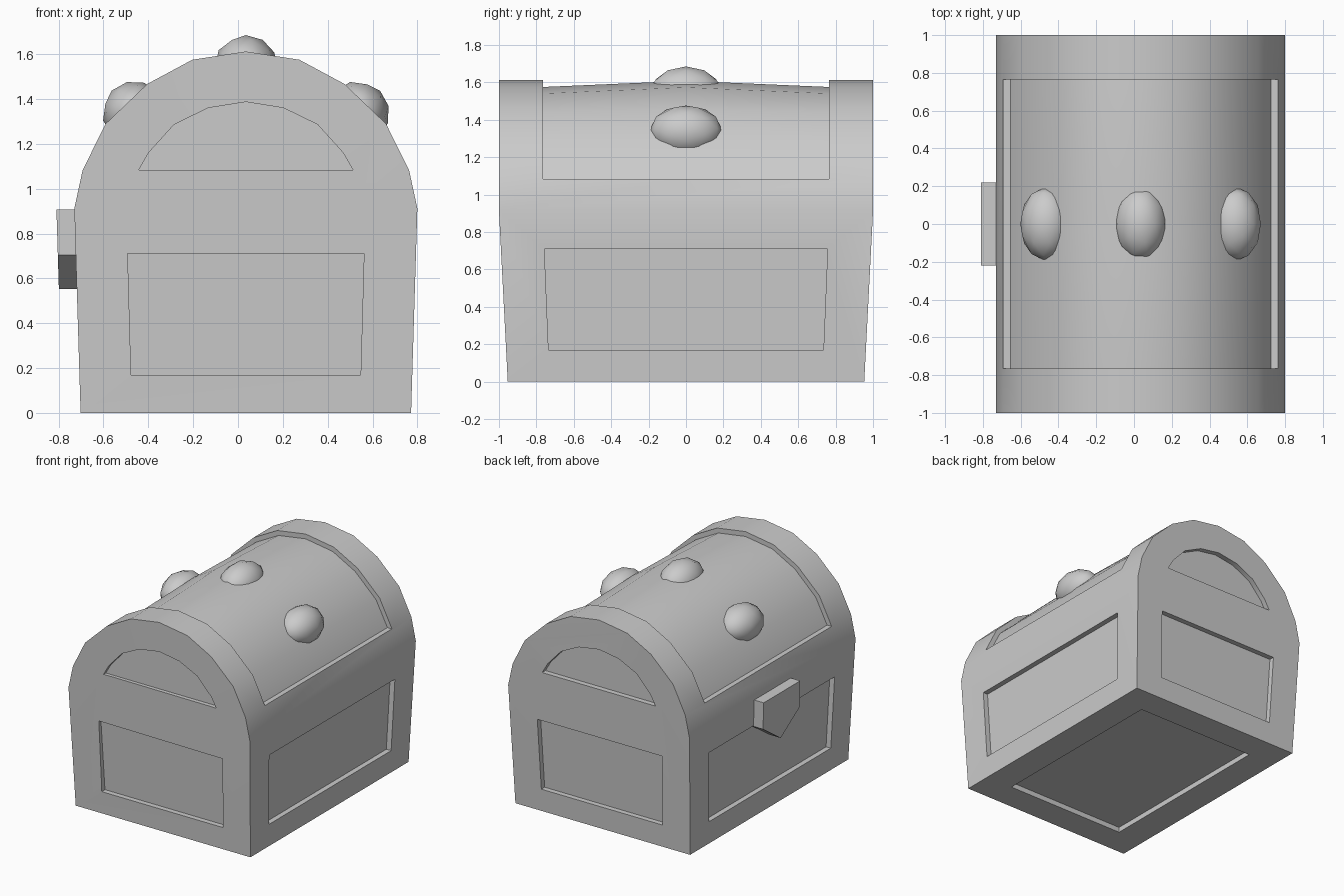
import bpy, bmesh, math
from mathutils import Vector

if "Cube" in bpy.data.objects:
    bpy.data.objects.remove(bpy.data.objects["Cube"])

CX = 0.035          # chest axis; the latch sticks out on -x
DEPTH = 0.04        # depth of the recessed panels
BASE_Z = 0.912      # where the lid arch starts


def half_x(z):
    return 0.737 + 0.028 * z / BASE_Z


def half_y(z):
    return 0.953 + 0.047 * z / BASE_Z


def loft(bm, sections):
    """Closed solid through sections with equal point counts."""
    rings = [[bm.verts.new(p) for p in s] for s in sections]
    n = len(rings[0])
    for a, b in zip(rings, rings[1:]):
        for i in range(n):
            j = (i + 1) % n
            bm.faces.new((a[i], a[j], b[j], b[i]))
    bm.faces.new(rings[0][::-1])
    bm.faces.new(rings[-1])


def finish(bm, name):
    bmesh.ops.recalc_face_normals(bm, faces=bm.faces)
    me = bpy.data.meshes.new(name)
    bm.to_mesh(me)
    bm.free()
    ob = bpy.data.objects.new(name, me)
    bpy.context.collection.objects.link(ob)
    return ob


def activate(ob):
    bpy.ops.object.select_all(action='DESELECT')
    ob.select_set(True)
    bpy.context.view_layer.objects.active = ob


def mirrored(half):
    """Right half of an arch (bottom to apex) -> full arch, right to left."""
    return half + [(-x, z) for x, z in half[-2::-1]]


# chest: tapered box with an arched lid
arch = mirrored([(0.765, BASE_Z), (0.728, 1.083), (0.625, 1.29),
                 (0.44, 1.467), (0.239, 1.575), (0, 1.612)])
bm = bmesh.new()
profile = [(-half_x(0), 0), (half_x(0), 0)] + arch
loft(bm, [[(CX + x, s * half_y(min(z, BASE_Z)), z) for x, z in profile]
          for s in (-1, 1)])
chest = finish(bm, "chest")

# recess cutters
bm = bmesh.new()
Z0, Z1 = 0.17, 0.71
window = mirrored([(0.478, 1.083), (0.434, 1.16), (0.32, 1.286),
                   (0.168, 1.36), (0, 1.387)])
for s in (-1, 1):
    # end panels
    quad = [(-0.512, Z0), (0.512, Z0), (0.527, Z1), (-0.527, Z1)]
    loft(bm, [[(CX + x, s * (half_y(z) + d), z) for x, z in quad] for d in (-DEPTH, 0.1)])
    # arched end panels of the lid
    loft(bm, [[(CX + x, s * (1 + d), z) for x, z in window] for d in (-DEPTH, 0.1)])
    # long side panels
    quad = [(-0.735, Z0), (0.735, Z0), (0.757, Z1), (-0.757, Z1)]
    loft(bm, [[(CX + s * (half_x(z) + d), y, z) for y, z in quad] for d in (-DEPTH, 0.1)])
# underside panel
loft(bm, [[(CX + x * 0.51, y * 0.735, z) for x, y in ((-1, -1), (1, -1), (1, 1), (-1, 1))]
          for z in (-0.1, DEPTH)])
# band over the lid, its floor rising slightly towards the middle
inner = mirrored([(0.69, 1.083), (0.594, 1.27), (0.418, 1.438), (0.228, 1.54), (0, 1.575)])
outer = mirrored([(0.9, 1.083), (0.8, 1.4), (0.6, 1.6), (0.3, 1.75), (0, 1.8)])
rise = [0, 0, 0.018, 0.033, 0.033, 0.033, 0.018, 0, 0]
loft(bm, [[(CX + x, y, z + k * r) for (x, z), r in zip(inner, rise)]
          + [(CX + x, y, z) for x, z in outer[::-1]]
          for y, k in ((-0.765, 0), (0, 1), (0.765, 0))])
cutter = finish(bm, "recess_cutter")
cutter.hide_render = True

activate(chest)
mod = chest.modifiers.new("recesses", 'BOOLEAN')
mod.operation = 'DIFFERENCE'
mod.solver = 'EXACT'
mod.object = cutter
bpy.ops.object.modifier_apply(modifier=mod.name)
bpy.data.objects.remove(cutter)
bpy.ops.object.shade_smooth_by_angle(angle=math.radians(30))

# latch: pointed plate following the slope of the side
bm = bmesh.new()
plate = [(-0.22, 0.908), (0.22, 0.908), (0.22, 0.705), (0, 0.553), (-0.22, 0.705)]
loft(bm, [[(CX - half_x(z) - d, y, z) for y, z in plate] for d in (-0.02, 0.08)])
finish(bm, "latch")

# three oval studs across the lid
for name, x, z, tilt in (("stud_top", 0, 1.543, 0),
                         ("stud_left", -0.498, 1.337, -45),
                         ("stud_right", 0.498, 1.337, 45)):
    bpy.ops.mesh.primitive_ico_sphere_add(subdivisions=2, radius=1, location=(CX + x, 0, z),
                                          rotation=(0, math.radians(tilt), 0))
    stud = bpy.context.object
    stud.name = name
    stud.scale = (0.143, 0.197, 0.142)
    bpy.ops.object.shade_smooth()
